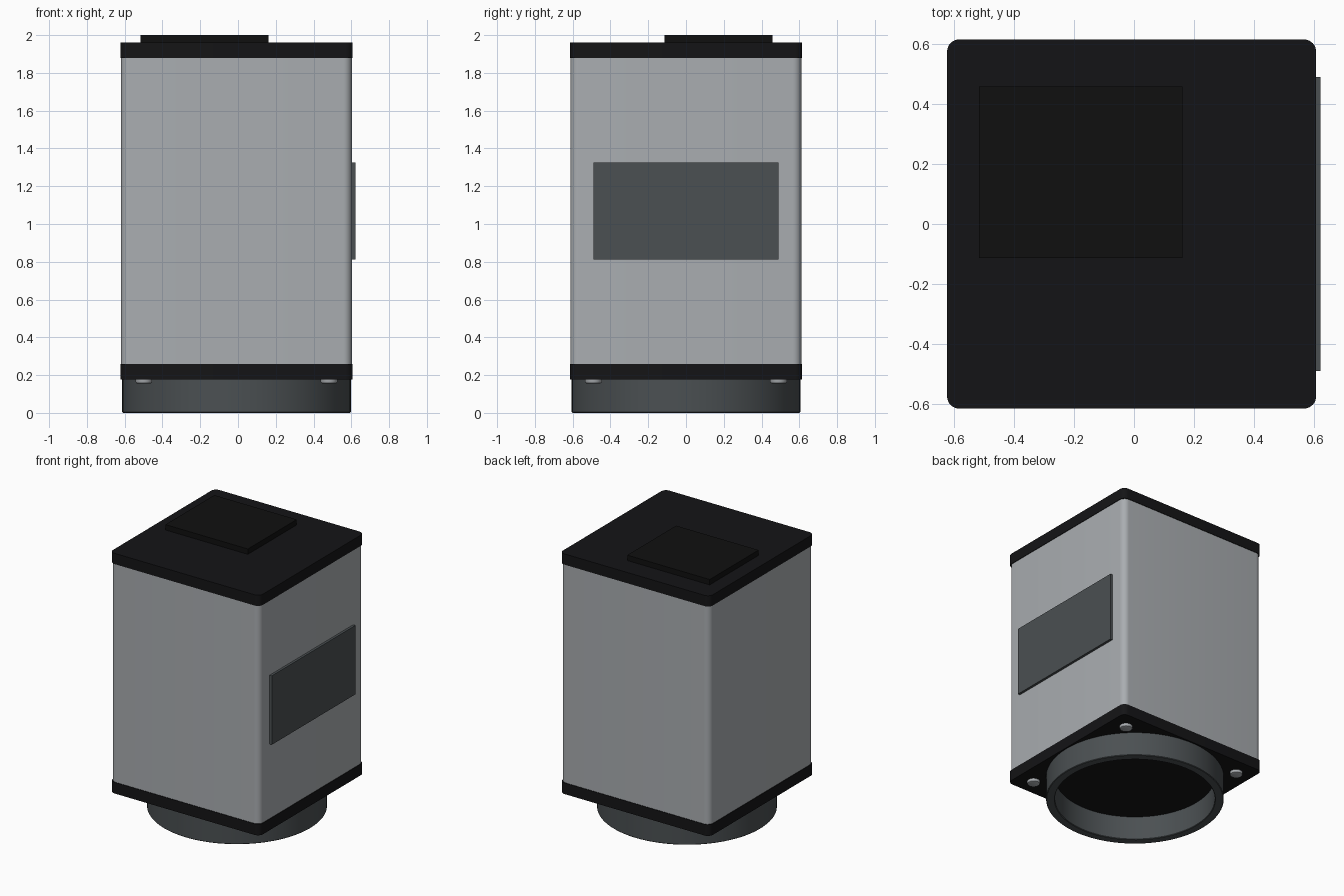
import bpy, bmesh, math

if "Cube" in bpy.data.objects:
    bpy.data.objects.remove(bpy.data.objects["Cube"])

CX = -0.008  # housing axis; the side panel makes the bounds asymmetric


def material(name, c):
    m = bpy.data.materials.new(name)
    m.diffuse_color = (*c, 1)
    m.use_nodes = True
    m.node_tree.nodes["Principled BSDF"].inputs["Base Color"].default_value = m.diffuse_color
    return m


alloy = material("alloy", (0.40, 0.42, 0.44))
black = material("black", (0.007, 0.007, 0.008))
pad_black = material("pad_black", (0.005, 0.005, 0.005))
dark = material("dark_grey", (0.07, 0.08, 0.085))


def finish(name, bm, mat, bevel=0):
    bmesh.ops.recalc_face_normals(bm, faces=bm.faces)
    me = bpy.data.meshes.new(name)
    bm.to_mesh(me)
    bm.free()
    ob = bpy.data.objects.new(name, me)
    bpy.context.collection.objects.link(ob)
    me.materials.append(mat)
    bpy.context.view_layer.objects.active = ob
    ob.select_set(True)
    bpy.ops.object.shade_smooth_by_angle(angle=math.radians(35))
    ob.select_set(False)
    if bevel:
        b = ob.modifiers.new("bevel", 'BEVEL')
        b.width, b.segments = bevel, 2
    return ob


def block(name, x, y, z, mat, corner=0):
    """Box from ranges, optionally with rounded vertical corners."""
    bm = bmesh.new()
    bmesh.ops.create_cube(bm, size=1)
    for v in bm.verts:
        for i, (lo, hi) in enumerate((x, y, z)):
            v.co[i] = lo if v.co[i] < 0 else hi
    if corner:
        edges = [e for e in bm.edges
                 if abs(e.verts[0].co.z - e.verts[1].co.z) > 1e-4]
        bmesh.ops.bevel(bm, geom=edges, offset=corner, segments=8,
                        profile=0.5, affect='EDGES')
    return finish(name, bm, mat)


def lathe(name, profile, loc, mat, steps, closed):
    """Spin an (r, z) profile about a vertical axis."""
    bm = bmesh.new()
    vs = [bm.verts.new((r, 0, z)) for r, z in profile]
    pairs = list(zip(vs, vs[1:])) + ([(vs[-1], vs[0])] if closed else [])
    es = [bm.edges.new(p) for p in pairs]
    bmesh.ops.spin(bm, geom=vs + es, cent=(0, 0, 0), axis=(0, 0, 1),
                   angle=2 * math.pi, steps=steps, use_duplicate=False)
    bmesh.ops.remove_doubles(bm, verts=bm.verts, dist=1e-5)
    ob = finish(name, bm, mat)
    ob.location = loc
    return ob


def square(h):
    return (CX - h, CX + h), (-h, h)


# Housing and end plates
block("housing", *square(0.611), (0.26, 1.88), alloy, 0.045)
block("bottom_plate", *square(0.615), (0.177, 0.26), black, 0.04)
block("top_plate", *square(0.615), (1.88, 1.96), black, 0.04)

# Raised pad on top, panel on the right side
block("top_pad", (-0.516, 0.161), (-0.114, 0.459), (1.955, 2.0), pad_black)
block("side_panel", (0.59, 0.621), (-0.49, 0.49), (0.813, 1.325), dark)

# Open mounting ring underneath
lathe("mounting_ring",
      [(0.545, 0.18), (0.545, 0.004), (0.549, 0), (0.601, 0),
       (0.605, 0.004), (0.605, 0.18)], (CX, 0, 0), dark, 96, True)

# Screw heads at the corners of the bottom plate
for i, sx in enumerate((-1, 1)):
    for j, sy in enumerate((-1, 1)):
        lathe(f"screw_{i * 2 + j + 1}",
              [(0, 0.155), (0.034, 0.155), (0.041, 0.158), (0.044, 0.164),
               (0.044, 0.18), (0, 0.18)],
              (CX + sx * 0.49, sy * 0.49, 0), alloy, 32, False)
